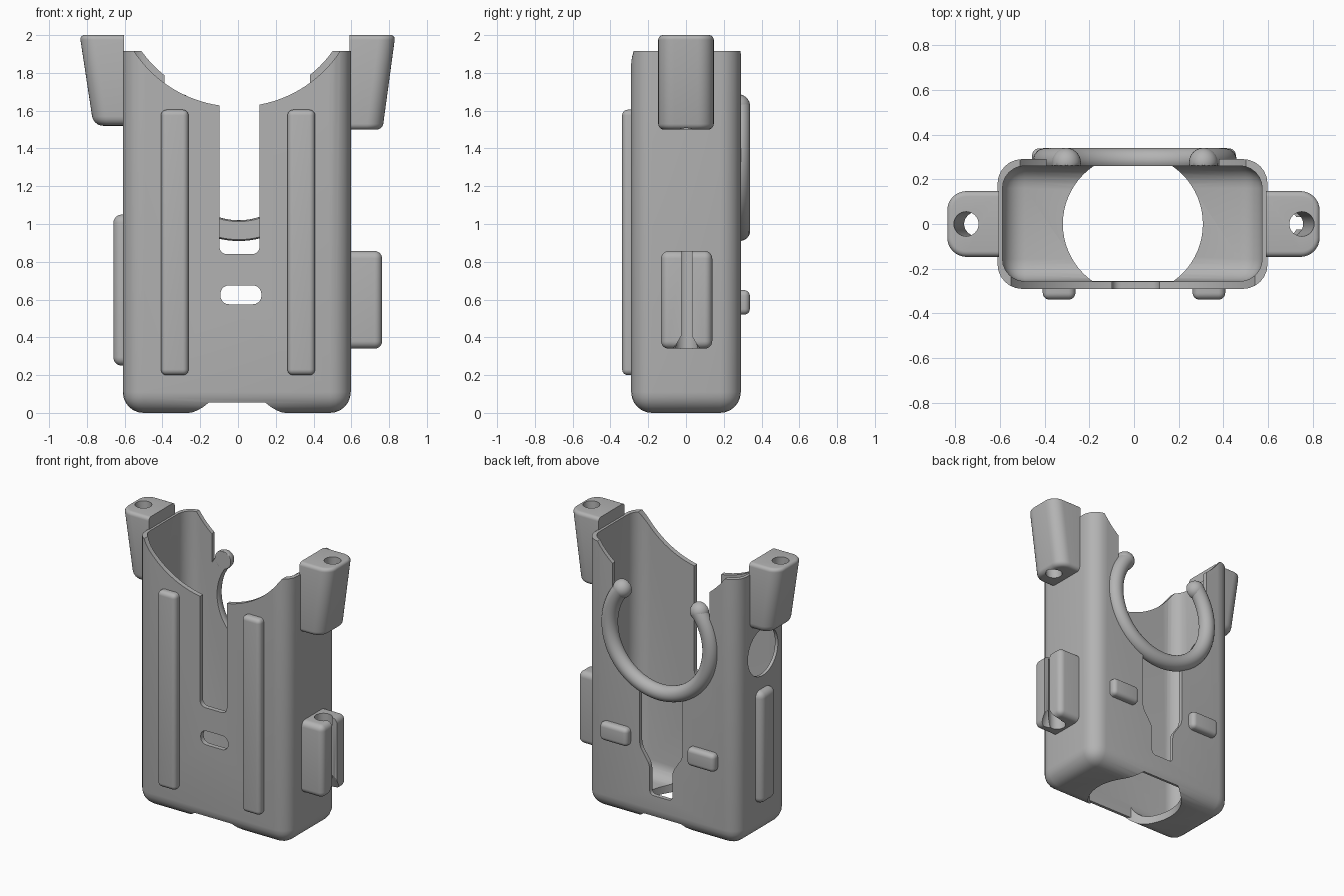
import bpy, bmesh, math
from mathutils import Matrix, Vector

if "Cube" in bpy.data.objects:
    bpy.data.objects.remove(bpy.data.objects["Cube"], do_unlink=True)

grey = bpy.data.materials.new("matte grey plastic")
grey.use_nodes = True
COLOUR = (0.45, 0.45, 0.45, 1)
grey.diffuse_color = COLOUR
grey.node_tree.nodes["Principled BSDF"].inputs["Base Color"].default_value = COLOUR
CX = -0.005  # centre line of the pouch


def finish(name, bm):
    bmesh.ops.recalc_face_normals(bm, faces=bm.faces)
    mesh = bpy.data.meshes.new(name)
    bm.to_mesh(mesh)
    bm.free()
    mesh.materials.append(grey)
    ob = bpy.data.objects.new(name, mesh)
    bpy.context.collection.objects.link(ob)
    return ob


def box_mesh(lo, hi):
    bm = bmesh.new()
    bmesh.ops.create_cube(bm, size=1)
    for v in bm.verts:
        v.co = [l + (h - l) * (c + 0.5) for l, h, c in zip(lo, hi, v.co)]
    return bm


def round_edges(bm, edges, r, seg=6, clamp=True):
    bmesh.ops.bevel(bm, geom=edges, offset=r, segments=seg, profile=0.5,
                    affect='EDGES', clamp_overlap=clamp)


def rounded_box(name, lo, hi, r, trim=None):
    """Box with rounded edges, optionally cut flat on the plane (point, normal)."""
    bm = box_mesh(lo, hi)
    if r:
        round_edges(bm, bm.edges[:], r)
    if trim:
        bmesh.ops.bisect_plane(bm, geom=bm.verts[:] + bm.edges[:] + bm.faces[:],
                               plane_co=trim[0], plane_no=trim[1], clear_outer=True)
        bmesh.ops.holes_fill(bm, edges=[e for e in bm.edges if e.is_boundary])
    return finish(name, bm)


def prism(name, outline, y0, y1, r=0):
    """Outline in x and z, corners rounded, extruded along y."""
    bm = bmesh.new()
    bm.faces.new([bm.verts.new((CX + x, y0, z)) for x, z in outline])
    if r:
        bmesh.ops.bevel(bm, geom=bm.verts[:], offset=r, segments=5, profile=0.5,
                        affect='VERTICES', clamp_overlap=True)
    out = bmesh.ops.extrude_face_region(bm, geom=bm.faces[:])
    for v in out["geom"]:
        if isinstance(v, bmesh.types.BMVert):
            v.co.y = y1
    return finish(name, bm)


def rod(name, a, b, r, r2=None, seg=64):
    a, b = Vector(a), Vector(b)
    turn = (b - a).to_track_quat('Z', 'Y').to_matrix().to_4x4()
    bm = bmesh.new()
    bmesh.ops.create_cone(bm, cap_ends=True, segments=seg, radius1=r,
                          radius2=r if r2 is None else r2, depth=(b - a).length,
                          matrix=Matrix.Translation((a + b) / 2) @ turn)
    return finish(name, bm)


def cut(ob, *cutters):
    for c in cutters:
        mod = ob.modifiers.new("cut", 'BOOLEAN')
        mod.object, mod.operation, mod.solver = c, 'DIFFERENCE', 'EXACT'
        bpy.context.view_layer.objects.active = ob
        with bpy.context.temp_override(object=ob, active_object=ob):
            bpy.ops.object.modifier_apply(modifier=mod.name)
        bpy.data.objects.remove(c, do_unlink=True)


parts = []

# Hollow pouch with open top
pouch = rounded_box("pouch", (-0.61, -0.29, 0), (0.597, 0.29, 2.4), 0.11,
                    ((0, 0, 1.915), (0, 0, 1)))
back_slot = [(-0.17, 1.1), (-0.17, 0.54), (-0.09, 0.42), (-0.09, 0.21),
             (0.09, 0.21), (0.09, 0.42), (0.17, 0.54), (0.17, 1.1)]
# clears the inner floor curve inside the walls only
floor_clear = rod("floor_clear", (CX, 0, 0.03), (CX, 0, 0.2), 0.313)
cut(floor_clear,
    rounded_box("front_limit", (-1, -1, -1), (1, -0.255, 1), 0),
    rounded_box("back_limit", (-1, 0.259, -1), (1, 1, 1), 0))
cut(pouch,
    rounded_box("cavity", (-0.588, -0.256, 0.055), (0.573, 0.26, 2.6), 0.1),
    # scooped rim, deeper at the front, and round floor opening
    rod("front_scoop", (CX, -1, 2.274), (CX, 0, 2.274), 0.653, seg=128),
    rod("back_scoop", (CX, 0, 2.274), (CX, 1, 2.274), 0.62, seg=128),
    rod("floor_hole", (CX, 0, -0.1), (CX, 0, 0.056), 0.313),
    floor_clear,
    # front slot and small window
    prism("front_slot", [(-0.093, 0.84), (0.119, 0.84), (0.119, 2.3), (-0.093, 2.3)],
          -0.5, -0.1, 0.04),
    prism("front_window", [(-0.088, 0.575), (0.129, 0.575), (0.129, 0.675), (-0.088, 0.675)],
          -0.5, -0.1, 0.045),
    # back opening and the narrowing slot under it
    rod("back_round", (CX, 0.1, 1.365), (CX, 0.5, 1.365), 0.385),
    rounded_box("back_gap", (CX - 0.385, 0.1, 1.365), (CX + 0.385, 0.5, 2.3), 0),
    prism("back_slot", back_slot, 0.1, 0.5, 0.03),
    # round side hole
    rod("side_hole", (-0.8, 0, 1.31), (-0.4, 0, 1.31), 0.17))
parts.append(pouch)

# Long ribs on the front, pads on the back, rib on the right side
for side, s in (("right", -1), ("left", 1)):
    x = s * 0.335
    parts.append(rounded_box(side + "_front_rib", (x - 0.073, -0.338, 0.2),
                             (x + 0.073, -0.1, 1.605), 0.03,
                             ((0, -0.27, 0), (0, 1, 0))))
    x = s * 0.345
    parts.append(rounded_box(side + "_back_pad", (x - 0.11, 0.1, 0.52),
                             (x + 0.11, 0.338, 0.65), 0.03,
                             ((0, 0.275, 0), (0, -1, 0))))
parts.append(rounded_box("side_rib", (-0.66, -0.085, 0.25), (-0.4, 0.085, 1.05), 0.045,
                         ((-0.6, 0, 0), (1, 0, 0))))

# Open ring on the back with rounded ends, flat on the inside
RING_R, TUBE, RING_X, RING_Y, RING_Z, INNER_Y = 0.4, 0.055, 0.004, 0.285, 1.365, 0.26
lift = math.radians(40)
bm = bmesh.new()
section = []
for i in range(24):
    a = math.tau * i / 24
    section.append(bm.verts.new((RING_R + TUBE * math.cos(a),
                                 max(RING_Y + TUBE * math.sin(a), INNER_Y), 0)))
bm.faces.new(section)
bmesh.ops.rotate(bm, verts=bm.verts, matrix=Matrix.Rotation(-lift, 3, 'Y'))
bmesh.ops.spin(bm, geom=bm.faces[:], cent=(0, 0, 0), axis=(0, 1, 0),
               angle=math.pi + 2 * lift, steps=72)
bmesh.ops.translate(bm, verts=bm.verts, vec=(RING_X, 0, RING_Z))
parts.append(finish("back_ring", bm))
for side, s in (("right", -1), ("left", 1)):
    bm = bmesh.new()
    bmesh.ops.create_uvsphere(bm, u_segments=24, v_segments=16, radius=0.065)
    for v in bm.verts:
        v.co += Vector((RING_X + s * RING_R * math.cos(lift), 0.275,
                        RING_Z + RING_R * math.sin(lift)))
        v.co.y = max(v.co.y, INNER_Y)
    parts.append(finish(side + "_ring_end", bm))


# Tapered lugs with slanted cord holes
def lug(name, inner, top, bottom, z0, low_round):
    bm = box_mesh((0, -0.147, z0), (1, 0.147, 2))
    for v in bm.verts:
        outer = top if v.co.z > 1.9 else bottom
        v.co.x = outer if v.co.x > 0.5 else inner
    bmesh.ops.recalc_face_normals(bm, faces=bm.faces)
    bm.normal_update()

    def is_outer(v):
        return abs(v.co.x - inner) > 0.001

    upright = [e for e in bm.edges if all(is_outer(v) for v in e.verts)
               and abs(e.verts[0].co.z - e.verts[1].co.z) > 0.3]
    round_edges(bm, upright, 0.085, 8, False)
    for z, r in ((2, 0.025), (z0, low_round)):
        bm.normal_update()
        rim = [e for e in bm.edges if all(abs(v.co.z - z) < 0.001 for v in e.verts)
               and any(is_outer(v) for v in e.verts)]
        round_edges(bm, rim, r, 5, False)
    ob = finish(name, bm)
    s = math.copysign(1, inner)
    cut(ob, rod("cord_hole", (s * 0.69, 0, 1.4), (s * 0.76, 0, 2.1), 0.055, seg=32))
    return ob


parts.append(lug("left_lug", 0.59, 0.833, 0.765, 1.5, 0.03))
parts.append(lug("right_lug", -0.604, -0.838, -0.765, 1.52, 0.05))

# Slotted clip on the left side
clip = rounded_box("side_clip", (0.4, -0.132, 0.34), (0.763, 0.139, 0.857), 0.04,
                   ((0.58, 0, 0), (-1, 0, 0)))
cut(clip,
    rod("clip_bore", (0.675, 0.003, 0.2), (0.675, 0.003, 1), 0.058, seg=32),
    rounded_box("clip_slit", (0.68, -0.025, 0.2), (0.9, 0.031, 1), 0),
    rod("clip_flare", (0.73, 0.003, 0.32), (0.73, 0.003, 0.44), 0.08, 0.03, 32))
parts.append(clip)

# Smooth shading with crisp edges
bpy.ops.object.select_all(action='DESELECT')
for ob in parts:
    ob.select_set(True)
bpy.context.view_layer.objects.active = pouch
bpy.ops.object.shade_smooth_by_angle(angle=math.radians(35))
